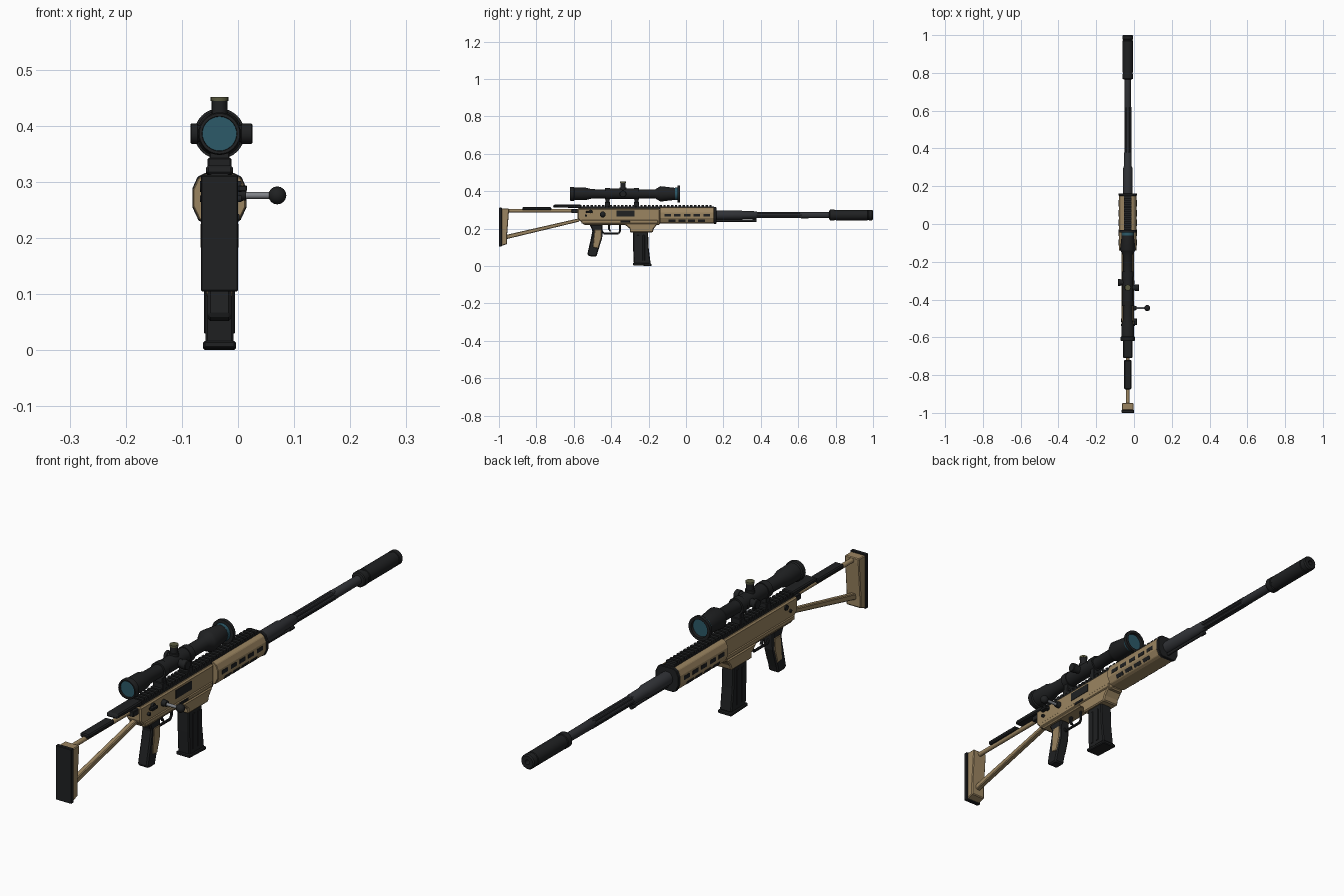
import bpy, bmesh, math
from mathutils import Vector, Matrix

CX = -0.033   # centre plane of the rifle


def mat(name, c):
    m = bpy.data.materials.new(name)
    m.diffuse_color = (*c, 1)
    return m


BLACK = mat("black", (0.014, 0.015, 0.016))
STEEL = mat("dark_steel", (0.03, 0.032, 0.037))
TAN = mat("tan", (0.33, 0.235, 0.12))
GLASS = mat("glass", (0.025, 0.10, 0.14))
GREY = mat("bare_steel", (0.22, 0.23, 0.25))
OLIVE = mat("olive", (0.10, 0.10, 0.05))


def finish(bm, name, m, bevel=0.0, smooth=False):
    bmesh.ops.recalc_face_normals(bm, faces=bm.faces)
    me = bpy.data.meshes.new(name)
    bm.to_mesh(me)
    bm.free()
    ob = bpy.data.objects.new(name, me)
    bpy.context.collection.objects.link(ob)
    me.materials.append(m)
    if bevel:
        b = ob.modifiers.new("bevel", 'BEVEL')
        b.width, b.segments, b.limit_method = bevel, 1, 'ANGLE'
    if smooth:
        bpy.context.view_layer.objects.active = ob
        ob.select_set(True)
        bpy.ops.object.shade_smooth_by_angle(angle=math.radians(35))
        ob.select_set(False)
    return ob


def prism(name, pts, hw, m, bevel=0.003, x=CX):
    """Side profile of (y, z) points extruded across x."""
    bm = bmesh.new()
    f = bm.faces.new([bm.verts.new((x - hw, y, z)) for y, z in pts])
    ext = bmesh.ops.extrude_face_region(bm, geom=[f])
    bmesh.ops.translate(bm, vec=(2 * hw, 0, 0),
                        verts=[v for v in ext["geom"] if isinstance(v, bmesh.types.BMVert)])
    return finish(bm, name, m, bevel)


def box(name, y0, y1, z0, z1, hw, m, bevel=0.002, x=CX):
    return prism(name, [(y0, z0), (y1, z0), (y1, z1), (y0, z1)], hw, m, bevel, x)


def section(name, pts, y0, y1, m, bevel=0.0):
    """Half cross-section of (x, z) points, mirrored and extruded along y."""
    full = pts + [(-x, z) for x, z in reversed(pts)]
    bm = bmesh.new()
    f = bm.faces.new([bm.verts.new((CX + x, y0, z)) for x, z in full])
    ext = bmesh.ops.extrude_face_region(bm, geom=[f])
    bmesh.ops.translate(bm, vec=(0, y1 - y0, 0),
                        verts=[v for v in ext["geom"] if isinstance(v, bmesh.types.BMVert)])
    return finish(bm, name, m, bevel)


def lathe(name, prof, origin, axis, m, n=24):
    """Turn (distance, radius) points about an axis."""
    rot = Vector((0, 0, 1)).rotation_difference(Vector(axis)).to_matrix().to_4x4()
    bm = bmesh.new()
    rings = [[bm.verts.new((r * math.cos(2 * math.pi * i / n), r * math.sin(2 * math.pi * i / n), d))
              for i in range(n)] for d, r in prof]
    for a, b in zip(rings, rings[1:]):
        for i in range(n):
            j = (i + 1) % n
            bm.faces.new((a[i], a[j], b[j], b[i]))
    bm.faces.new(rings[0])
    bm.faces.new(rings[-1])
    bm.transform(Matrix.Translation(origin) @ rot)
    return finish(bm, name, m, smooth=True)


def rod(name, a, b, r, m, n=12):
    d = Vector(b) - Vector(a)
    return lathe(name, [(0, r), (d.length, r)], a, d, m, n)


Y = (0, 1, 0)

# Skeleton stock
box("butt_pad", -1.0, -0.985, 0.105, 0.312, 0.033, BLACK)
prism("butt_block", [(-0.986, 0.108), (-0.957, 0.118), (-0.957, 0.16), (-0.947, 0.29),
                     (-0.947, 0.308), (-0.986, 0.308)], 0.030, TAN)
rod("stock_top_bar", (CX, -0.96, 0.296), (CX, -0.56, 0.296), 0.009, TAN)
prism("stock_lower_strut", [(-0.965, 0.143), (-0.57, 0.238), (-0.57, 0.256), (-0.965, 0.166)],
      0.010, TAN)
box("cheek_rest", -0.875, -0.72, 0.299, 0.315, 0.019, BLACK, 0.004)
prism("rear_cheek_plate", [(-0.712, 0.314), (-0.56, 0.310), (-0.56, 0.329), (-0.706, 0.329)],
      0.024, BLACK, 0.004)
box("stock_hinge", -0.612, -0.575, 0.283, 0.304, 0.022, BLACK)

# Receiver with magazine well
prism("receiver", [(-0.58, 0.255), (-0.545, 0.22), (-0.14, 0.22), (-0.14, 0.308), (-0.58, 0.308)],
      0.030, TAN, 0.005)
box("receiver_lower_ledge", -0.56, -0.15, 0.228, 0.246, 0.033, TAN, 0.003)
prism("magazine_well", [(-0.335, 0.228), (-0.30, 0.20), (-0.30, 0.18), (-0.178, 0.18),
                        (-0.172, 0.20), (-0.15, 0.228)], 0.034, TAN, 0.004)
box("ejection_port", -0.372, -0.275, 0.264, 0.296, 0.002, BLACK, 0, x=CX + 0.030)
box("magazine_release", -0.35, -0.30, 0.233, 0.243, 0.0025, BLACK, 0.001, x=CX + 0.033)
for s in (-1, 1):
    for i, (y, z, r) in enumerate([(-0.51, 0.292, 0.010), (-0.535, 0.27, 0.006)]):
        lathe(f"receiver_pin_{i}_{s}", [(0, r), (0.006 if s < 0 else 0.010, r)],
              (CX + s * 0.029, y, z), (s, 0, 0), BLACK, 12)

# Top rail: base with teeth
box("rail_base", -0.575, 0.15, 0.304, 0.318, 0.021, BLACK, 0.002)
tooth = box("rail_teeth", -0.572, -0.560, 0.316, 0.326, 0.021, BLACK, 0)
arr = tooth.modifiers.new("array", 'ARRAY')
arr.use_relative_offset, arr.use_constant_offset = False, True
arr.constant_offset_displace = (0, 0.0205, 0)
arr.count = 35

# Bolt handle and safety
rod("bolt_handle", (CX + 0.02, -0.445, 0.276), (0.065, -0.445, 0.276), 0.006, GREY)
lathe("bolt_collar", [(0, 0.013), (0.018, 0.011)], (-0.004, -0.445, 0.278), (1, 0, 0), BLACK, 16)
lathe("bolt_knob", [(0.016 - 0.016 * math.cos(a * math.pi / 8),
                     max(0.001, 0.016 * math.sin(a * math.pi / 8))) for a in range(9)],
      (0.054, -0.445, 0.276), (1, 0, 0), BLACK, 16)
box("safety_lever", -0.535, -0.50, 0.283, 0.294, 0.008, BLACK, x=0.008)

# Handguard with dark slots on sides and lower chamfers
HG = [(0.026, 0.313), (0.038, 0.307), (0.047, 0.287), (0.047, 0.256), (0.036, 0.233), (0.024, 0.228)]
section("handguard", HG, -0.14, 0.15, TAN, 0.002)
section("handguard_end_cap", [(x * 1.03, 0.27 + (z - 0.27) * 1.06) for x, z in HG],
        0.149, 0.162, BLACK, 0.002)
for s in (-1, 1):
    for i in range(5):
        y = -0.115 + i * 0.052
        box(f"side_slot_{i}_{s}", y, y + 0.034, 0.264, 0.279, 0.002, BLACK, 0, x=CX + s * 0.0462)
        if i < 4:
            o = box(f"lower_slot_{i}_{s}", y + 0.022, y + 0.06, -0.007, 0.007, 0.002, BLACK, 0, x=0)
            o.location = (CX + s * 0.0405, 0, 0.243)
            o.rotation_euler = (0, s * math.atan2(0.011, 0.023), 0)

# Barrel, fluted middle section, suppressor, lower rod
lathe("barrel", [(0, 0.025), (0.14, 0.025), (0.15, 0.021), (0.22, 0.020), (0.23, 0.014),
                 (0.45, 0.014), (0.46, 0.0175), (0.62, 0.0165)], (CX, 0.155, 0.273), Y, STEEL)
for i in range(6):
    a = i * math.pi / 3
    rod(f"barrel_flute_{i}", (CX + 0.0125 * math.cos(a), 0.37, 0.273 + 0.0125 * math.sin(a)),
        (CX + 0.0125 * math.cos(a), 0.62, 0.273 + 0.0125 * math.sin(a)), 0.006, STEEL, 8)
lathe("suppressor", [(0, 0.018), (0.002, 0.026), (0.006, 0.029), (0.028, 0.029), (0.03, 0.026),
                     (0.036, 0.026), (0.038, 0.028), (0.205, 0.028), (0.207, 0.026),
                     (0.212, 0.026), (0.214, 0.028), (0.23, 0.028), (0.235, 0.024),
                     (0.235, 0.009), (0.18, 0.009)], (CX, 0.765, 0.273), Y, BLACK)
rod("lower_rod", (CX, 0.15, 0.243), (CX, 0.36, 0.243), 0.006, BLACK)
rod("lower_rod_tip", (CX, 0.355, 0.243), (CX, 0.377, 0.243), 0.008, BLACK)

# Magazine
prism("magazine", [(-0.279, 0.012), (-0.189, 0.012), (-0.2, 0.10), (-0.203, 0.19), (-0.283, 0.19),
                   (-0.283, 0.10)], 0.025, BLACK, 0.004)
prism("magazine_floor", [(-0.284, 0.004), (-0.184, 0.0), (-0.184, 0.013), (-0.284, 0.017)],
      0.029, BLACK, 0.003)
for s in (-1, 1):
    for i in range(2):
        box(f"magazine_rib_{i}_{s}", -0.262 + i * 0.03, -0.250 + i * 0.03, 0.03, 0.165, 0.002,
            BLACK, 0.001, x=CX + s * 0.0255)

# Pistol grip with tan side panels
prism("pistol_grip", [(-0.528, 0.062), (-0.515, 0.052), (-0.478, 0.052), (-0.472, 0.075),
                      (-0.448, 0.15), (-0.445, 0.222), (-0.515, 0.222), (-0.50, 0.19),
                      (-0.508, 0.15)], 0.021, BLACK, 0.005)
for s in (-1, 1):
    prism(f"grip_panel_{s}", [(-0.497, 0.10), (-0.470, 0.095), (-0.453, 0.15), (-0.452, 0.195),
                              (-0.488, 0.195), (-0.493, 0.15)], 0.003, TAN, 0.002, x=CX + s * 0.0205)

# Trigger and guard
for i, (a, b) in enumerate([((-0.452, 0.190), (-0.44, 0.175)), ((-0.44, 0.175), (-0.36, 0.175)),
                            ((-0.36, 0.175), (-0.352, 0.187)), ((-0.352, 0.187), (-0.352, 0.225))]):
    rod(f"trigger_guard_{i}", (CX, *a), (CX, *b), 0.005, BLACK, 8)
prism("trigger", [(-0.418, 0.222), (-0.404, 0.222), (-0.408, 0.20), (-0.400, 0.185),
                  (-0.407, 0.184), (-0.418, 0.20)], 0.005, BLACK, 0.001)

# Scope
SZ = 0.386
lathe("scope_body", [(0.012, 0.030), (0, 0.031), (0, 0.036), (0.006, 0.038), (0.02, 0.038),
                     (0.024, 0.034), (0.085, 0.033), (0.115, 0.025), (0.20, 0.024), (0.205, 0.028),
                     (0.36, 0.028), (0.365, 0.024), (0.455, 0.024), (0.475, 0.036), (0.485, 0.041),
                     (0.57, 0.031), (0.574, 0.031), (0.575, 0.045), (0.588, 0.045),
                     (0.588, 0.034), (0.572, 0.032)],
      (CX, -0.62, SZ), Y, BLACK, 32)
rod("rear_lens", (CX, -0.613, SZ), (CX, -0.60, SZ), 0.0305, GLASS, 32)
rod("front_lens", (CX, -0.06, SZ), (CX, -0.042, SZ), 0.033, GLASS, 32)
TY = -0.337
lathe("top_turret", [(0, 0.018), (0.034, 0.018), (0.035, 0.014), (0.058, 0.014)],
      (CX, TY, SZ), (0, 0, 1), BLACK, 16)
lathe("top_turret_cap", [(0, 0.016), (0.007, 0.016)], (CX, TY, 0.444), (0, 0, 1), OLIVE, 16)
for name, s, y in (("left_turret", -1, -0.31), ("right_turret", 1, TY)):
    L = 0.052 if s < 0 else 0.059
    lathe(name, [(0, 0.015), (0.038, 0.015), (0.039, 0.018), (L - 0.002, 0.018), (L, 0.016)],
          (CX, y, SZ), (s, 0, 0), BLACK, 16)
for i, y in enumerate((-0.42, -0.265)):
    box(f"scope_mount_base_{i}", y - 0.014, y + 0.014, 0.318, 0.343, 0.021, BLACK)
    box(f"scope_mount_post_{i}", y - 0.011, y + 0.011, 0.34, 0.366, 0.018, BLACK)
    rod(f"scope_ring_{i}", (CX, y - 0.013, SZ), (CX, y + 0.013, SZ), 0.031, BLACK, 24)
